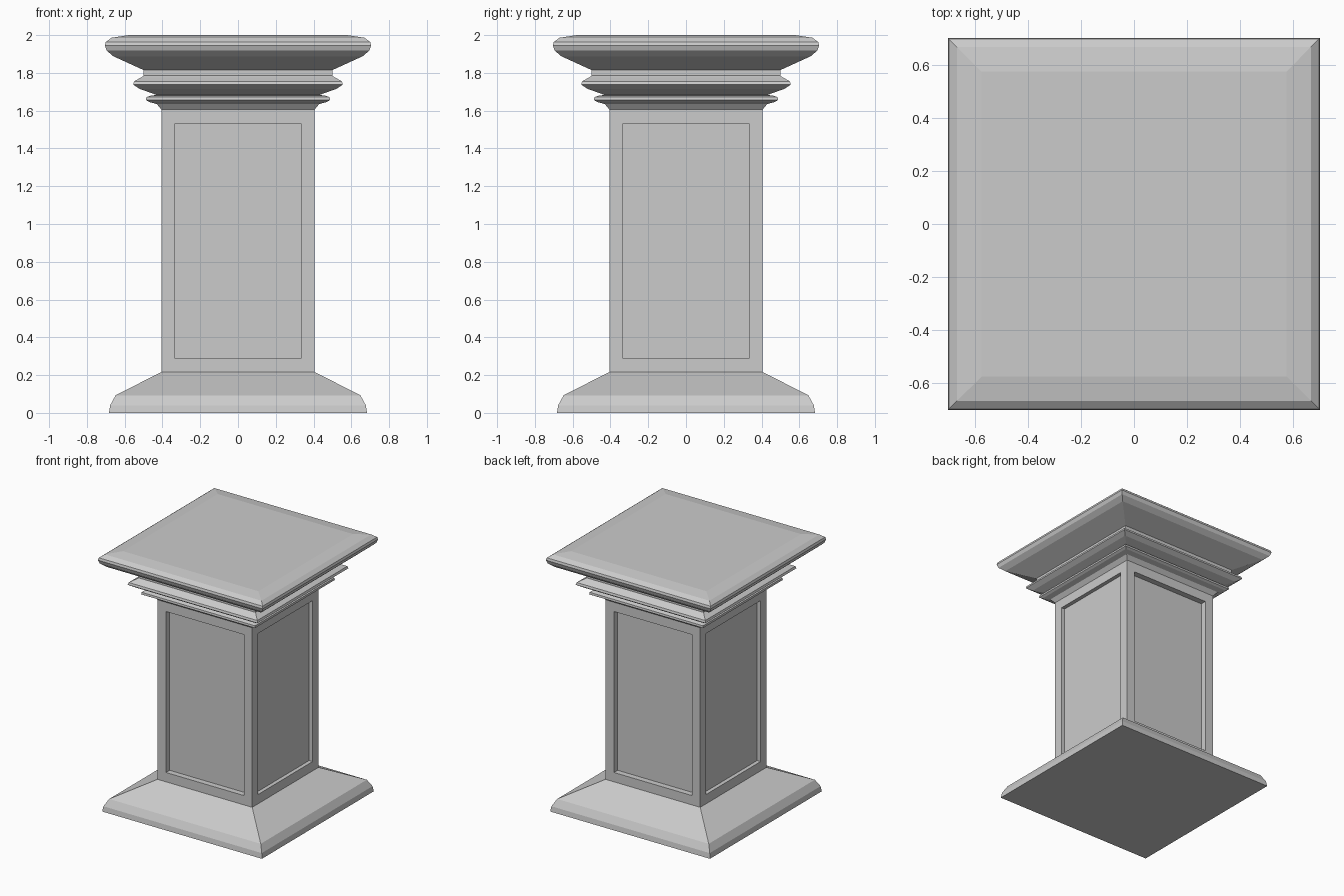
import bpy, bmesh

if "Cube" in bpy.data.objects:
    bpy.data.objects.remove(bpy.data.objects["Cube"])


def square_loft(name, profile, cap_bottom=False, cap_top=False, panels=None):
    """Stack square rings given as (half width, z) and skin them."""
    bm = bmesh.new()
    rings = [[bm.verts.new((sx * r, sy * r, z))
              for sx, sy in ((-1, -1), (1, -1), (1, 1), (-1, 1))]
             for r, z in profile]
    sides = []
    for a, b in zip(rings, rings[1:]):
        for i in range(4):
            j = (i + 1) % 4
            sides.append(bm.faces.new((a[i], a[j], b[j], b[i])))
    if cap_bottom:
        bm.faces.new(rings[0][::-1])
    if cap_top:
        bm.faces.new(rings[-1])
    bm.normal_update()
    # Recessed panel in each side: inset a border, then push straight in
    if panels:
        border, depth_y, depth_x = panels
        bmesh.ops.inset_individual(bm, faces=sides, thickness=border)
        for f in sides:
            f.normal_update()
            depth = depth_y if abs(f.normal.y) > 0.5 else depth_x
            bmesh.ops.inset_individual(bm, faces=[f], thickness=0, depth=-depth)
    mesh = bpy.data.meshes.new(name)
    bm.to_mesh(mesh)
    bm.free()
    ob = bpy.data.objects.new(name, mesh)
    bpy.context.collection.objects.link(ob)
    return ob


# Flared base
square_loft("base", [(0.683, 0), (0.677, 0.04), (0.648, 0.093), (0.405, 0.217)],
            cap_bottom=True)

# Shaft with recessed panels
square_loft("shaft", [(0.405, 0.217), (0.405, 1.605)], panels=(0.102, 0.045, 0.03))

# Lower and middle mouldings, and neck
square_loft("mouldings", [
    (0.405, 1.605), (0.43, 1.635), (0.47, 1.646), (0.487, 1.656),
    (0.485, 1.672), (0.46, 1.68), (0.43, 1.683),
    (0.52, 1.715), (0.555, 1.738), (0.55, 1.755), (0.515, 1.775),
    (0.50, 1.785), (0.50, 1.815)])

# Overhanging cap slab
square_loft("cap", [
    (0.50, 1.815), (0.66, 1.888), (0.695, 1.918), (0.705, 1.945),
    (0.70, 1.963), (0.67, 1.986), (0.578, 2.0)], cap_top=True)
